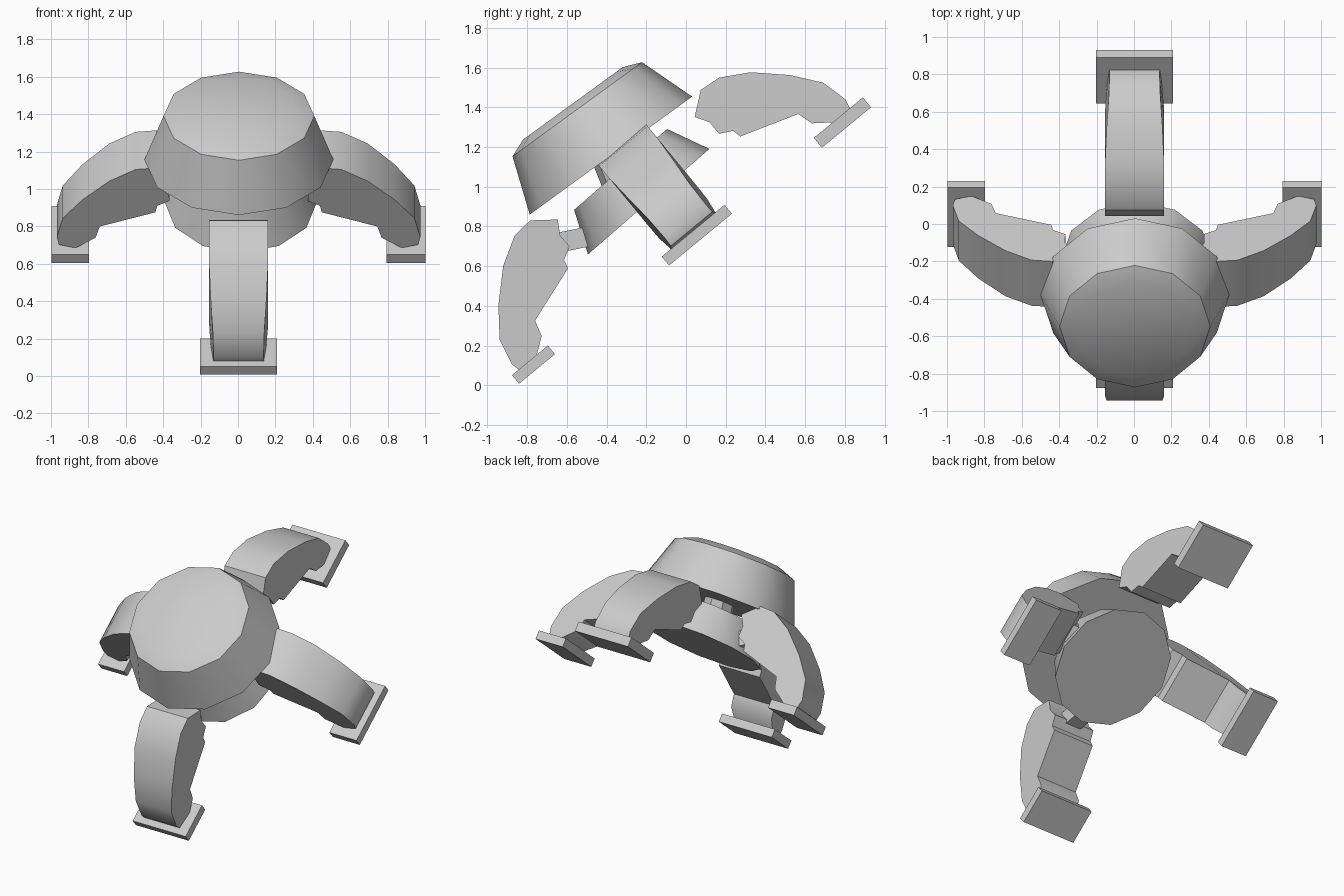
import bpy, bmesh, math
from mathutils import Matrix, Vector

if "Cube" in bpy.data.objects:
    bpy.data.objects.remove(bpy.data.objects["Cube"])

grey = bpy.data.materials.new("light_grey")
grey.diffuse_color = (0.6, 0.6, 0.6, 1)
grey.use_nodes = True
grey.node_tree.nodes["Principled BSDF"].inputs["Base Color"].default_value = grey.diffuse_color

TILT = Matrix.Rotation(math.radians(39.5), 4, 'X')


def finish(name, bm, matrix, angle=None):
    """Turn a bmesh into a named object, optionally smoothed by angle."""
    bmesh.ops.recalc_face_normals(bm, faces=bm.faces)
    me = bpy.data.meshes.new(name)
    bm.to_mesh(me)
    bm.free()
    me.transform(matrix)
    me.materials.append(grey)
    ob = bpy.data.objects.new(name, me)
    bpy.context.collection.objects.link(ob)
    if angle:
        bpy.ops.object.select_all(action='DESELECT')
        ob.select_set(True)
        bpy.context.view_layer.objects.active = ob
        bpy.ops.object.shade_smooth_by_angle(angle=math.radians(angle))
    return ob


def lathe(name, rings, centre, tilt, sides=12):
    """Capped stack of (radius, height) rings, leaning back by tilt degrees."""
    bm = bmesh.new()
    loops = []
    for r, h in rings:
        loops.append([bm.verts.new((r * math.sin(2 * math.pi * i / sides),
                                    r * math.cos(2 * math.pi * i / sides), h))
                      for i in range(sides)])
    for a, b in zip(loops, loops[1:]):
        for i in range(sides):
            j = (i + 1) % sides
            bm.faces.new((a[i], a[j], b[j], b[i]))
    bm.faces.new(loops[0])
    bm.faces.new(loops[-1])
    m = Matrix.Translation(centre) @ Matrix.Rotation(math.radians(tilt), 4, 'X')
    return finish(name, bm, m, 35)


def box(name, lo, hi, matrix):
    bm = bmesh.new()
    bmesh.ops.create_cube(bm, size=1)
    lo, hi = Vector(lo), Vector(hi)
    for v in bm.verts:
        v.co = (lo + hi) / 2 + v.co * (hi - lo)
    return finish(name, bm, matrix)


# central body: domed head, neck and flared hull
lathe("head_dome", [(0.505, 0), (0.403, 0.288), (0.31, 0.325)], (0.005, -0.378, 1.157), 36)
lathe("neck", [(0.1, -0.06), (0.1, 0.12)], (0.005, -0.343, 1.07), 22, 8)
lathe("hull", [(0.405, 0), (0.31, 0.215)], (0.015, -0.188, 0.925), 41)

# leg outline: distance outward, height
LEG = [(0.43, 1.055), (0.54, 1.14), (0.65, 1.13), (0.79, 1.05), (0.935, 0.912),
       (1.04, 0.775), (1.072, 0.64), (1.06, 0.59), (0.972, 0.575), (0.865, 0.655),
       (0.842, 0.735), (0.545, 0.833), (0.535, 0.878), (0.47, 0.912), (0.472, 0.985)]


def leg(name, matrix):
    """Extruded leg outline that narrows slightly towards the foot."""
    bm = bmesh.new()
    sides = []
    for s in (-1, 1):
        sides.append([bm.verts.new((r, s * (0.158 - 0.11 * max(0, r - 0.85)), h))
                      for r, h in LEG])
    a, b = sides
    bm.faces.new(a)
    bm.faces.new(b)
    for i in range(len(LEG)):
        j = (i + 1) % len(LEG)
        bm.faces.new((a[i], a[j], b[j], b[i]))
    return finish(name, bm, matrix, 40)


# name, heading, hub offset along the body, outward shift, lift,
# foot (inner, outer, bottom, top), has hip joint
LEGS = [("front", -90, 0.463, 0.0, 0.0, (0.872, 1.106, 0.541, 0.597), True),
        ("back", 90, 0.463, 0.0, -0.04, (0.826, 1.146, 0.528, 0.592), False),
        ("left", 180, 0.523, -0.1, 0.0, (0.9, 1.1, 0.52, 0.578), True),
        ("right", 0, 0.523, -0.1, 0.0, (0.89, 1.1, 0.52, 0.578), True)]

for side, heading, hub, shift, lift, (r0, r1, z0, z1), hip in LEGS:
    m = (TILT @ Matrix.Translation((0.003, hub, lift))
         @ Matrix.Rotation(math.radians(heading), 4, 'Z')
         @ Matrix.Translation((shift, 0, 0)))
    leg(side + "_leg", m)
    box(side + "_foot", (r0, -0.205, z0), (r1, 0.205, z1), m)
    if hip:
        # short hip joint sloping from the hull into the leg
        slope = (m @ Matrix.Translation((0.43, 0, 0.925))
                 @ Matrix.Rotation(math.radians(-28), 4, 'Y'))
        box(side + "_hip", (-0.09, -0.06, -0.05), (0.09, 0.06, 0.05), slope)
